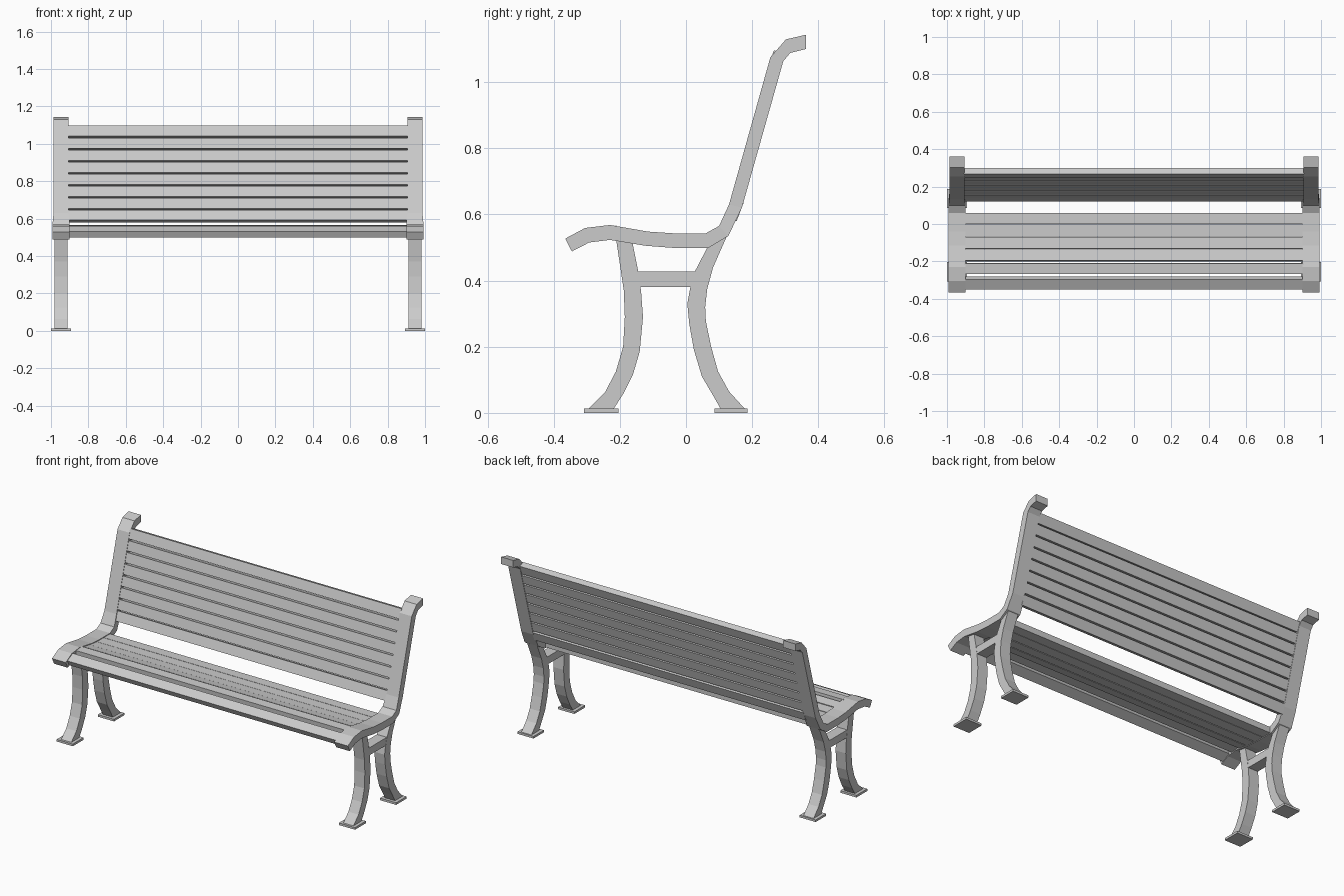
import bpy, bmesh, math
from mathutils import Matrix

if "Cube" in bpy.data.objects:
    bpy.data.objects.remove(bpy.data.objects["Cube"])

XC = 0.946  # centre of the right side frame


def finish(bm, name, mirror=False):
    bmesh.ops.recalc_face_normals(bm, faces=bm.faces)
    me = bpy.data.meshes.new(name)
    bm.to_mesh(me)
    bm.free()
    ob = bpy.data.objects.new(name, me)
    bpy.context.collection.objects.link(ob)
    if mirror:
        ob.modifiers.new("mirror", 'MIRROR').use_axis[0] = True
    return ob


def strip(name, edge_a, edge_b, half):
    """Ribbon of box sections between two side-view (y, z) edges, mirrored in x."""
    bm = bmesh.new()
    rings = []
    for i, (a, b) in enumerate(zip(edge_a, edge_b)):
        h = half[i] if isinstance(half, list) else half
        rings.append([bm.verts.new((XC + s * h, *p))
                      for s, p in ((-1, a), (1, a), (1, b), (-1, b))])
    for r, q in zip(rings, rings[1:]):
        for k in range(4):
            bm.faces.new((r[k], r[(k + 1) % 4], q[(k + 1) % 4], q[k]))
    bm.faces.new(rings[0])
    bm.faces.new(rings[-1])
    return finish(bm, name, True)


def box(name, centre, size, angle=0, mirror=False):
    bm = bmesh.new()
    m = (Matrix.Translation(centre) @ Matrix.Rotation(math.radians(angle), 4, 'X')
         @ Matrix.Diagonal((*size, 1)))
    bmesh.ops.create_cube(bm, size=1, matrix=m)
    return finish(bm, name, mirror)


# seat and back side rails
strip("side_rail",
      [(-.365, .527), (-.305, .559), (-.23, .568), (-.115, .548), (-.04, .543), (.06, .543),
       (.10, .565), (.13, .63), (.255, 1.075), (.302, 1.129), (.362, 1.143)],
      [(-.345, .488), (-.293, .515), (-.23, .523), (-.12, .505), (-.04, .499), (.068, .499),
       (.128, .535), (.169, .62), (.294, 1.063), (.315, 1.088), (.362, 1.10)],
      [.046] * 7 + [.0405] * 4)

# legs
strip("front_leg",
      [(-.212, .53), (-.197, .43), (-.188, .37), (-.185, .29), (-.19, .20), (-.212, .125),
       (-.245, .062), (-.297, .01)],
      [(-.163, .52), (-.145, .43), (-.136, .37), (-.13, .29), (-.14, .185), (-.16, .117),
       (-.19, .057), (-.22, .01)], .034)
strip("back_leg",
      [(.067, .505), (.027, .428), (.012, .374), (.004, .33), (.01, .268), (.024, .19),
       (.048, .11), (.08, .056), (.106, .01)],
      [(.124, .535), (.082, .44), (.064, .374), (.058, .32), (.06, .277), (.076, .20),
       (.097, .125), (.13, .065), (.18, .01)], .034)

# cross bars and feet
box("cross_bar", (XC, -.06, .404), (.066, .175, .046), mirror=True)
box("front_foot", (XC, -.256, .0065), (.108, .104, .013), mirror=True)
box("back_foot", (XC, .136, .0065), (.108, .1, .013), mirror=True)

# seat slats: y, z, tilt, width
for i, (y, z, ang, w) in enumerate([
        (-.315, .528, 27, .058), (-.237, .546, 4, .056), (-.168, .535, -10, .059),
        (-.102, .525, -5, .063), (-.034, .521, 0, .063), (.03, .521, 0, .06)]):
    box(f"seat_slat_{i + 1}", (0, y, z), (1.82, w, .036), ang)

# back slats
for i in range(8):
    z = .613 + .0643 * i
    y = .1485 + (z - .62) * .281
    ang = {0: 69, 7: 70}.get(i, 74.3)
    box(f"back_slat_{i + 1}", (0, y, z), (1.82, .058, .036), ang)
